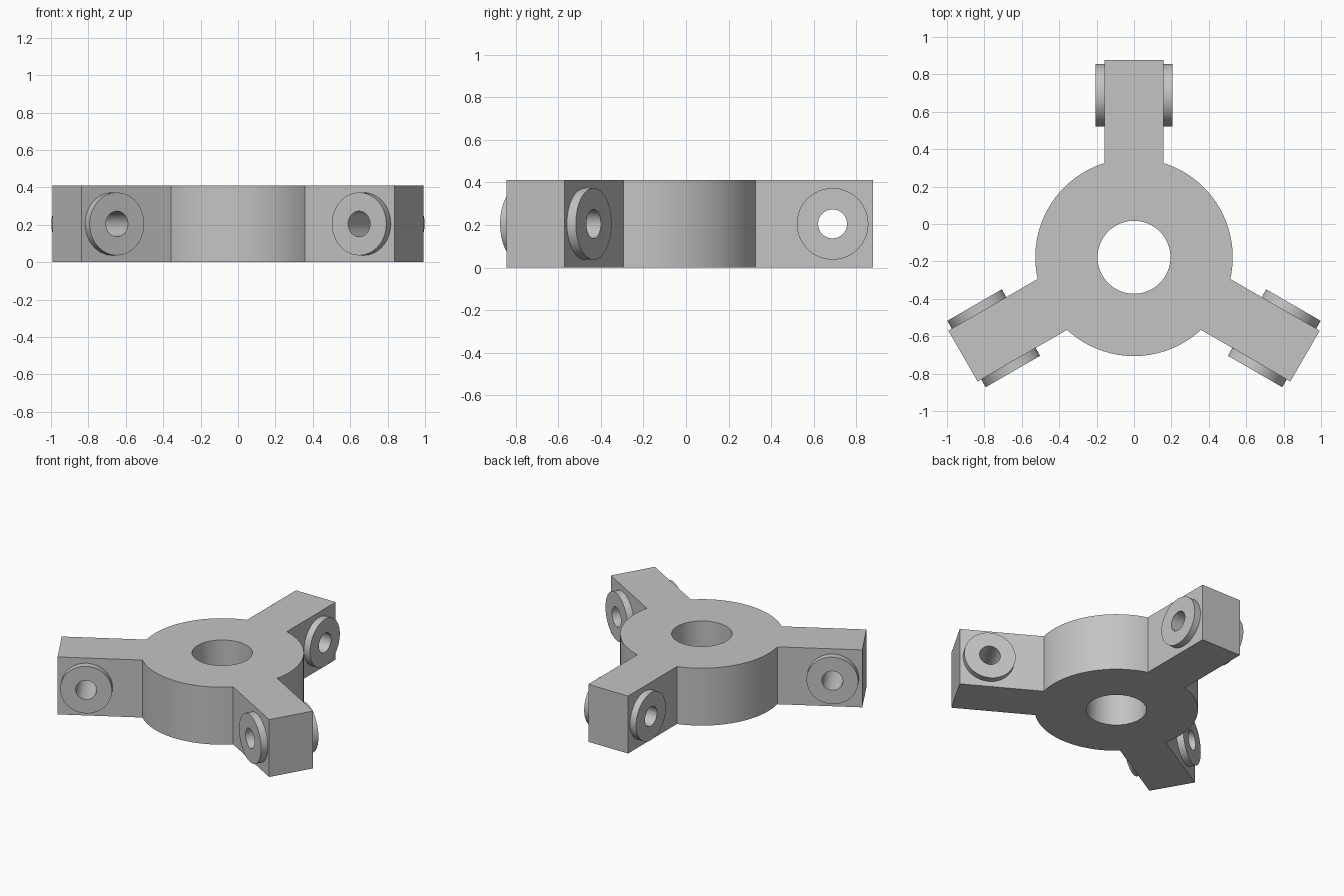
import bpy, bmesh, math
from mathutils import Matrix, Vector

cube = bpy.data.objects.get("Cube")
if cube:
    bpy.data.objects.remove(cube, do_unlink=True)

CENTRE = Vector((0, -0.178, 0))
HEIGHT = 0.41
HUB_R, BORE_R = 0.528, 0.195
ARM_LEN, ARM_HALF = 1.056, 0.157
BOSS_R, PIN_R, BOSS_REACH = 0.168, 0.068, 0.205
PIN_DIST = 0.866
ARM_ANGLES = [math.radians(a) for a in (90, 210, 330)]

grey = bpy.data.materials.new("plain grey")
grey.use_nodes = True
colour = (0.55, 0.55, 0.55, 1)
grey.diffuse_color = colour
grey.node_tree.nodes["Principled BSDF"].inputs["Base Color"].default_value = colour


def add_object(name, bm):
    bmesh.ops.recalc_face_normals(bm, faces=bm.faces)
    mesh = bpy.data.meshes.new(name)
    bm.to_mesh(mesh)
    bm.free()
    mesh.materials.append(grey)
    obj = bpy.data.objects.new(name, mesh)
    bpy.context.collection.objects.link(obj)
    return obj


def smooth(obj):
    bpy.ops.object.select_all(action='DESELECT')
    obj.select_set(True)
    bpy.context.view_layer.objects.active = obj
    bpy.ops.object.shade_smooth_by_angle(angle=math.radians(30))


def pin_frame(angle):
    """Frame at an arm's pin hole, with z along the pin axis."""
    return (Matrix.Translation(CENTRE + Vector((0, 0, HEIGHT / 2)))
            @ Matrix.Rotation(angle, 4, 'Z')
            @ Matrix.Translation((PIN_DIST, 0, 0))
            @ Matrix.Rotation(math.pi / 2, 4, 'X'))


def cut_hole(body, radius, matrix):
    bm = bmesh.new()
    bmesh.ops.create_cone(bm, cap_ends=True, segments=64, radius1=radius,
                          radius2=radius, depth=1, matrix=matrix)
    cutter = add_object("hole_cutter", bm)
    cutter.hide_render = True
    mod = body.modifiers.new("hole", 'BOOLEAN')
    mod.operation, mod.solver, mod.object = 'DIFFERENCE', 'EXACT', cutter
    bpy.context.view_layer.objects.active = body
    bpy.ops.object.modifier_apply(modifier=mod.name)
    bpy.data.objects.remove(cutter, do_unlink=True)


# Body: outline of a round hub with three arms, extruded upward
half_angle = math.asin(ARM_HALF / HUB_R)
arc = math.tau / 3 - 2 * half_angle
steps = 32
outline = []
for angle in ARM_ANGLES:
    turn = Matrix.Rotation(angle, 3, 'Z')
    outline += [turn @ Vector((ARM_LEN, side * ARM_HALF, 0)) for side in (-1, 1)]
    for i in range(steps + 1):
        a = angle + half_angle + arc * i / steps
        outline.append(Vector((math.cos(a), math.sin(a), 0)) * HUB_R)
bm = bmesh.new()
base = bm.faces.new([bm.verts.new(p + CENTRE) for p in outline])
top = bmesh.ops.extrude_face_region(bm, geom=[base], use_keep_orig=True)
bmesh.ops.translate(bm, vec=(0, 0, HEIGHT),
                    verts=[v for v in top["geom"] if isinstance(v, bmesh.types.BMVert)])
body = add_object("hub_with_arms", bm)

# Central bore and the pin hole through each arm
cut_hole(body, BORE_R, Matrix.Translation(CENTRE + Vector((0, 0, HEIGHT / 2))))
for angle in ARM_ANGLES:
    cut_hole(body, PIN_R, pin_frame(angle))
smooth(body)

# Raised ring bosses on both sides of each arm
for name, angle in zip(("back", "right", "left"), ARM_ANGLES):
    for side, label in ((1, "a"), (-1, "b")):
        profile = [(PIN_R, ARM_HALF), (PIN_R, BOSS_REACH),
                   (BOSS_R, BOSS_REACH), (BOSS_R, ARM_HALF)]
        bm = bmesh.new()
        verts = [bm.verts.new((r, 0, side * z)) for r, z in profile]
        edges = [bm.edges.new(pair) for pair in zip(verts, verts[1:])]
        bmesh.ops.spin(bm, geom=verts + edges, cent=(0, 0, 0), axis=(0, 0, 1),
                       angle=math.tau, steps=64, use_merge=True)
        bmesh.ops.remove_doubles(bm, verts=bm.verts, dist=0.0001)
        # Orient the open shell outward before placing it
        bmesh.ops.recalc_face_normals(bm, faces=bm.faces)
        rim = max(bm.faces, key=lambda f: abs(f.calc_center_median().z))
        if rim.normal.z * side < 0:
            bmesh.ops.reverse_faces(bm, faces=bm.faces)
        bm.transform(pin_frame(angle))
        smooth(add_object(f"{name}_boss_{label}", bm))
